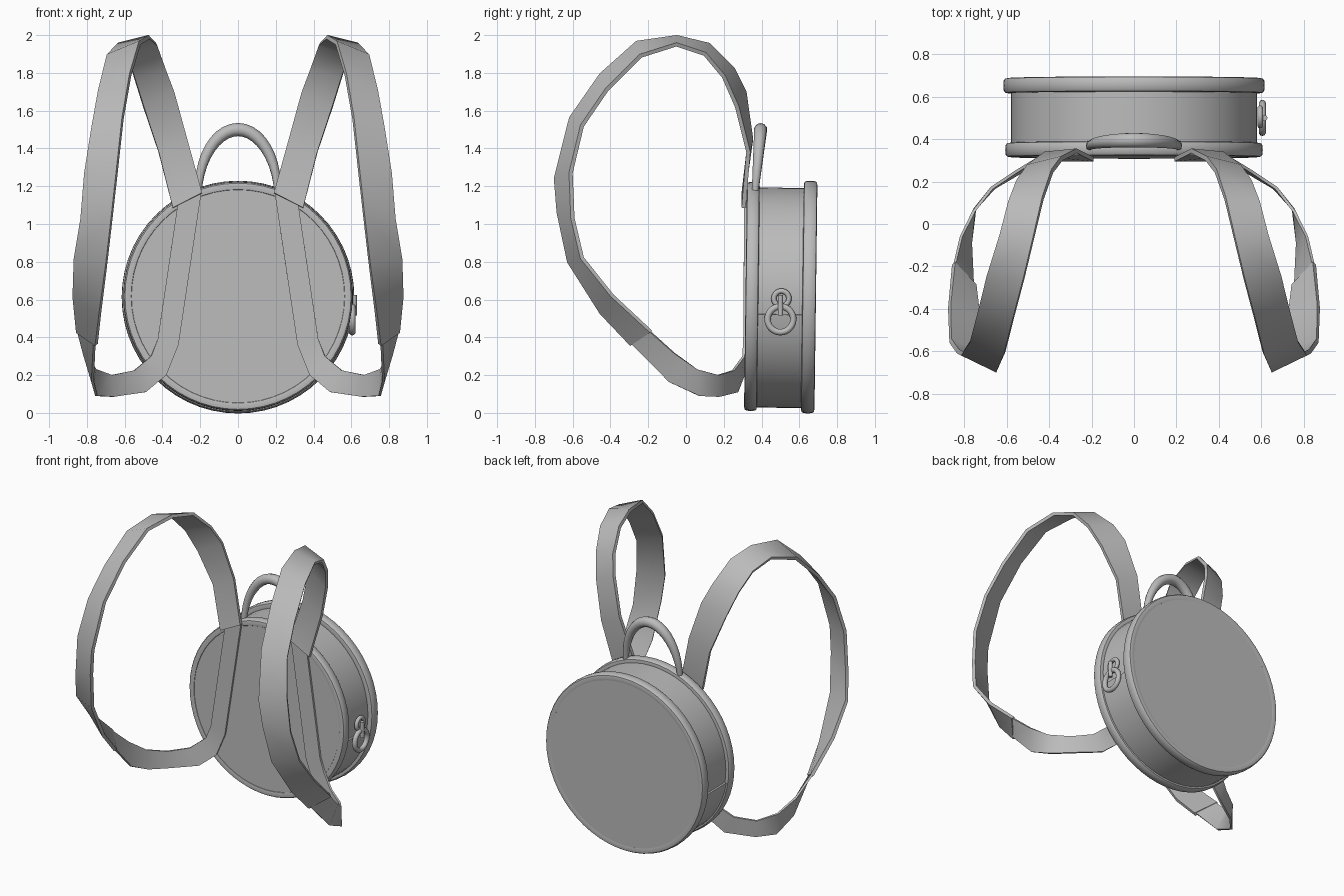
import bpy
import bmesh
from math import sin, cos, pi, radians
from mathutils import Vector, Matrix

cube = bpy.data.objects.get("Cube")
if cube:
    bpy.data.objects.remove(cube, do_unlink=True)

grey = bpy.data.materials.new("plain_grey")
grey.use_nodes = True
grey.diffuse_color = (0.5, 0.5, 0.5, 1)
grey.node_tree.nodes["Principled BSDF"].inputs["Base Color"].default_value = (0.5, 0.5, 0.5, 1)

# The bag leans back a little around its middle
CENTRE = Vector((0, 0.5, 0.615))
LEAN = Matrix.Translation(CENTRE) @ Matrix.Rotation(-0.013, 4, "X")


def activate(obj):
    bpy.ops.object.select_all(action="DESELECT")
    obj.select_set(True)
    bpy.context.view_layer.objects.active = obj


def finish(obj, angle=35):
    if not obj.data.materials:
        obj.data.materials.append(grey)
    activate(obj)
    bpy.ops.object.shade_smooth_by_angle(angle=radians(angle))


def make_object(name, bm):
    bmesh.ops.recalc_face_normals(bm, faces=bm.faces)
    mesh = bpy.data.meshes.new(name)
    bm.to_mesh(mesh)
    bm.free()
    obj = bpy.data.objects.new(name, mesh)
    bpy.context.collection.objects.link(obj)
    return obj


def revolve(name, profile, start=0.0, sweep=2 * pi, segments=56):
    """Turn a closed loop of (depth, radius) points around the bag's axis."""
    bm = bmesh.new()
    full = sweep > 6
    rings = []
    for i in range(segments if full else segments + 1):
        a = start + sweep * i / segments
        rings.append([bm.verts.new((r * cos(a), y, r * sin(a))) for y, r in profile])
    pairs = list(zip(rings, rings[1:]))
    if full:
        pairs.append((rings[-1], rings[0]))
    n = len(profile)
    for a, b in pairs:
        for j in range(n):
            k = (j + 1) % n
            bm.faces.new((a[j], a[k], b[k], b[j]))
    if not full:
        bm.faces.new(rings[0])
        bm.faces.new(rings[-1])
    bm.transform(LEAN)
    finish(make_object(name, bm))


def disc(name, y, radius, depth):
    """Flat panel that closes one end of the bag."""
    bm = bmesh.new()
    bmesh.ops.create_cone(bm, cap_ends=True, segments=56, radius1=radius, radius2=radius,
                          depth=depth, matrix=Matrix.Translation((0, y, 0)) @ Matrix.Rotation(pi / 2, 4, "X"))
    bm.transform(LEAN)
    finish(make_object(name, bm))


def piping(name, y, radius, half):
    """Rounded hoop with a softly squared section."""
    points = []
    for i in range(12):
        a = 2 * pi * i / 12
        c, s = cos(a), sin(a)
        square = lambda v: abs(v) ** 0.6 * (1 if v > 0 else -1)
        points.append((y + half * square(c), radius - 0.025 + 0.025 * square(s)))
    revolve(name, points)


def strap(name, sections, thickness, side):
    """Flat band through pairs of edge points."""
    bm = bmesh.new()
    rows = [[bm.verts.new((x * side, y, z)) for x, y, z in pair] for pair in sections]
    for a, b in zip(rows, rows[1:]):
        bm.faces.new((a[0], a[1], b[1], b[0]))
    obj = make_object(name, bm)
    solid = obj.modifiers.new("thickness", "SOLIDIFY")
    solid.thickness = thickness
    solid.offset = 0
    activate(obj)
    bpy.ops.object.modifier_apply(modifier=solid.name)
    finish(obj)


def torus(name, location, major, minor, tilt=0.0):
    bpy.ops.mesh.primitive_torus_add(major_radius=major, minor_radius=minor, major_segments=28,
                                     minor_segments=10, location=location,
                                     rotation=(0, pi / 2 + tilt, 0))
    obj = bpy.context.object
    obj.name = name
    finish(obj, 60)


# Bag body: drum wall, end panels, piping and the thicker lower gusset
disc("drum_wall", 0, 0.577, 0.28)
disc("front_panel", -0.155, 0.592, 0.05)
disc("back_panel", 0.16, 0.6, 0.05)
piping("front_piping", -0.151, 0.607, 0.034)
piping("back_piping", 0.152, 0.616, 0.036)
revolve("lower_gusset", [(-0.12, 0.56), (-0.12, 0.588), (0.12, 0.588), (0.12, 0.56)],
        start=radians(-170.7), sweep=radians(161.4), segments=30)

# Shoulder straps: inner edge point, outer edge point
UPPER = [
    ((.19, .305, 1.165), (.345, .305, 1.085)),
    ((.27, .345, 1.45), (.42, .33, 1.38)),
    ((.34, .31, 1.7), (.5, .27, 1.62)),
    ((.385, .25, 1.82), (.55, .2, 1.78)),
    ((.43, .12, 1.95), (.59, .1, 1.9)),
    ((.47, -.05, 1.99), (.63, -.05, 1.95)),
    ((.52, -.26, 1.96), (.69, -.24, 1.89)),
    ((.57, -.45, 1.79), (.735, -.42, 1.71)),
    ((.61, -.61, 1.56), (.77, -.55, 1.52)),
    ((.645, -.69, 1.24), (.81, -.61, 1.27)),
    ((.665, -.675, 1.06), (.83, -.6, 1.03)),
    ((.695, -.62, .8), (.865, -.55, .82)),
    ((.73, -.45, .53), (.87, -.39, .62)),
    ((.75, -.29, .36), (.85, -.185, .43)),
]
# Lower webbing: runs down the front panel, then out to the shoulder strap
LOWER = [
    ((.32, .315, 1.1), (.195, .315, 1.16)),
    ((.425, .31, .39), (.315, .31, .36)),
    ((.46, .305, .3), (.38, .305, .2)),
    ((.55, .25, .225), (.49, .27, .11)),
    ((.67, .17, .2), (.66, .17, .085)),
    ((.755, .06, .23), (.75, .07, .09)),
    ((.815, -.06, .315), (.77, -.09, .165)),
    ((.848, -.2, .44), (.76, -.29, .37)),
]
for label, side in (("left", 1), ("right", -1)):
    strap(label + "_shoulder_strap", UPPER, 0.022, side)
    strap(label + "_lower_webbing", LOWER, 0.014, side)

# Carry handle: arched tube, thinner at the feet
curve = bpy.data.curves.new("carry_handle", "CURVE")
curve.dimensions = "3D"
curve.bevel_depth = 0.035
curve.bevel_resolution = 3
curve.use_fill_caps = True
spline = curve.splines.new("POLY")
STEPS = 20
spline.points.add(STEPS)
for i, point in enumerate(spline.points):
    a = pi * i / STEPS
    rise = sin(a)
    point.co = (0.21 * cos(a), 0.365 + 0.03 * rise, 1.16 + 0.34 * rise, 1)
    point.radius = 0.5 + 0.5 * rise
handle = bpy.data.objects.new("carry_handle", curve)
bpy.context.collection.objects.link(handle)
activate(handle)
bpy.ops.object.convert(target="MESH")
finish(bpy.context.object, 60)

# Zip pull: slider loop, link bar and hanging ring
torus("slider_loop", (0.595, 0.505, 0.605), 0.04, 0.014)
torus("pull_ring", (0.605, 0.5, 0.495), 0.068, 0.017)
bpy.ops.mesh.primitive_cylinder_add(vertices=12, radius=0.014, depth=0.11, location=(0.615, 0.5, 0.57))
bar = bpy.context.object
bar.name = "link_bar"
finish(bar)
